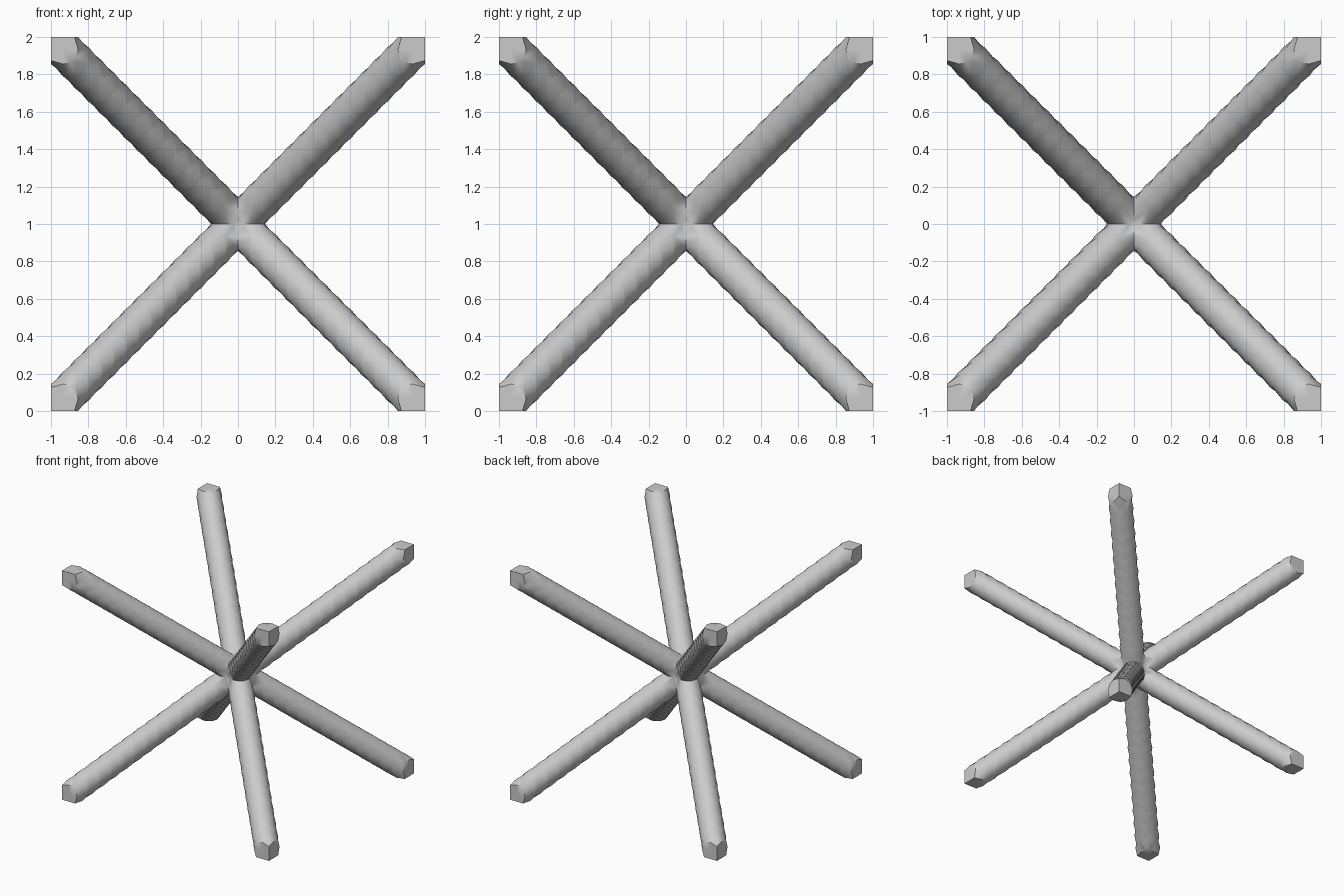
import bpy, bmesh, math
from mathutils import Vector

if "Cube" in bpy.data.objects:
    bpy.data.objects.remove(bpy.data.objects["Cube"])

# Body-centred lattice cell: four crossing diagonal struts, clipped to a cube,
# surfaced on a coarse grid so the struts get their faceted, wavy skin.
N = 30
H = 2.0 / N
R = 0.103
AXES = [Vector((1, sy, sz)).normalized() for sy in (1, -1) for sz in (1, -1)]


def pos(p):
    return Vector([-1 + c * H for c in p])


def field(p):
    v = pos(p)
    return min((v - a * v.dot(a)).length for a in AXES) - R


rng = range(N + 1)
F = {(i, j, k): field((i, j, k)) for i in rng for j in rng for k in rng}

# The six cell faces as consistently wound corner offsets
FACES = []
for ax in range(3):
    for side in (0, 1):
        ring = []
        for u, w in ((0, 0), (1, 0), (1, 1), (0, 1)):
            c = [0, 0, 0]
            c[ax], c[(ax + 1) % 3], c[(ax + 2) % 3] = side, u, w
            ring.append(tuple(c))
        FACES.append((ax, side, ring if side else ring[::-1]))

bm = bmesh.new()
verts = {}


def vert(a, b):
    key = (min(a, b), max(a, b))
    if key not in verts:
        a, b = key
        t = 0 if a == b else F[a] / (F[a] - F[b])
        verts[key] = bm.verts.new(pos(a).lerp(pos(b), t) + Vector((0, 0, 1)))
    return verts[key]


def add_face(loop):
    if len(loop) > 2:
        try:
            bm.faces.new(loop)
        except ValueError:
            pass


for cell in ((i, j, k) for i in range(N) for j in range(N) for k in range(N)):
    corner = lambda o: (cell[0] + o[0], cell[1] + o[1], cell[2] + o[2])
    link = {}
    for ax, side, ring in FACES:
        q = [corner(o) for o in ring]
        inside = [F[p] < 0 for p in q]
        if not any(inside):
            continue
        border = cell[ax] == (N - 1 if side else 0)
        if all(inside):
            if border:
                add_face([vert(p, p) for p in q])
            continue
        for s in range(4):
            if inside[s] and not inside[s - 1]:
                # follow one run of inside corners around this cell face
                run, e = [vert(q[s - 1], q[s])], s
                while inside[e % 4]:
                    run.append(vert(q[e % 4], q[e % 4]) if border else None)
                    e += 1
                run.append(vert(q[(e - 1) % 4], q[e % 4]))
                link[run[0]] = run[-1]
                if border:      # flat end cap
                    add_face(run)
    while link:
        start, nxt = link.popitem()
        loop = [start]
        while nxt != start:
            loop.append(nxt)
            nxt = link.pop(nxt)
        add_face(loop)

bmesh.ops.triangulate(bm, faces=bm.faces[:])
bmesh.ops.recalc_face_normals(bm, faces=bm.faces[:])
mesh = bpy.data.meshes.new("lattice_struts")
bm.to_mesh(mesh)
bm.free()
obj = bpy.data.objects.new("lattice_struts", mesh)
bpy.context.collection.objects.link(obj)
bpy.context.view_layer.objects.active = obj
obj.select_set(True)
bpy.ops.object.shade_smooth_by_angle(angle=math.radians(40))
